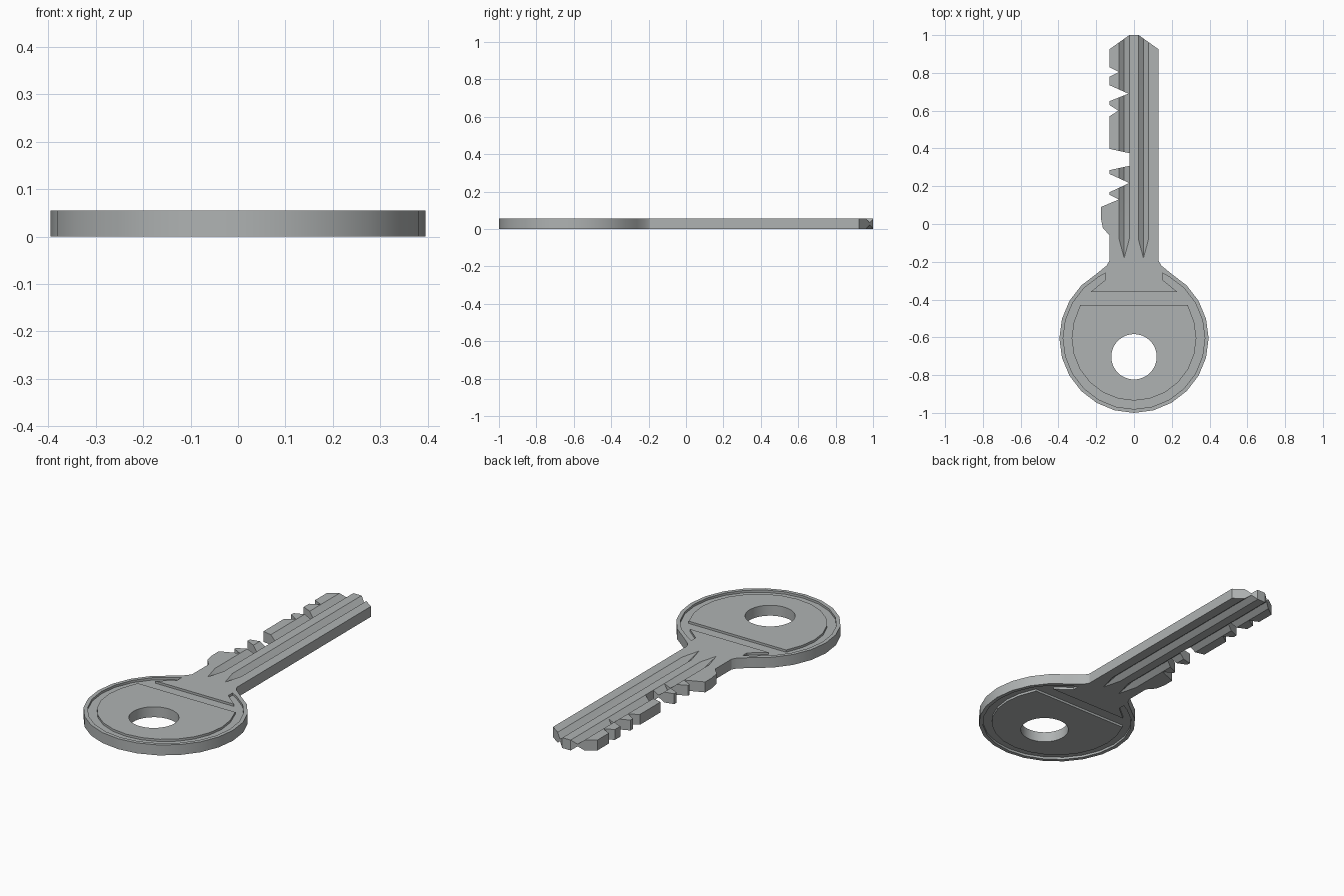
import bpy, bmesh, math

if "Cube" in bpy.data.objects:
    bpy.data.objects.remove(bpy.data.objects["Cube"])

T = 0.055            # key thickness
CY = -0.605          # centre of the bow (round head)

mat = bpy.data.materials.new("steel_grey")
mat.diffuse_color = (0.43, 0.45, 0.45, 1)
mat.use_nodes = True
mat.node_tree.nodes["Principled BSDF"].inputs["Base Color"].default_value = mat.diffuse_color


def add_object(name, bm):
    bmesh.ops.recalc_face_normals(bm, faces=bm.faces)
    me = bpy.data.meshes.new(name)
    bm.to_mesh(me)
    bm.free()
    ob = bpy.data.objects.new(name, me)
    bpy.context.collection.objects.link(ob)
    me.materials.append(mat)
    return ob


def prism(name, pts, z0, z1):
    bm = bmesh.new()
    f = bm.faces.new([bm.verts.new((x, y, z0)) for x, y in pts])
    ext = bmesh.ops.extrude_face_region(bm, geom=[f])
    for v in ext["geom"]:
        if isinstance(v, bmesh.types.BMVert):
            v.co.z = z1
    return add_object(name, bm)


def cut(target, cutter):
    """Subtract cutter from target and delete the cutter."""
    m = target.modifiers.new("cut", 'BOOLEAN')
    m.operation, m.solver, m.object = 'DIFFERENCE', 'EXACT', cutter
    dg = bpy.context.evaluated_depsgraph_get()
    me = bpy.data.meshes.new_from_object(target.evaluated_get(dg))
    target.modifiers.clear()
    target.data = me
    bpy.data.objects.remove(cutter)


def arc(r, a0, a1, step, cy=CY):
    n = round(abs(a1 - a0) / step)
    angs = [math.radians(a0 + (a1 - a0) * i / n) for i in range(n + 1)]
    return [(r * math.cos(a), cy + r * math.sin(a)) for a in angs]


# Key outline: right edge, round bow, stop shoulder, then the cut teeth
outline = [(0.025, 1), (0.13, 0.925), (0.13, -0.195), (0.145, -0.22)]
outline += arc(0.395, 60, -240, 15)
outline += [(-0.145, -0.22), (-0.13, -0.195), (-0.13, -0.06), (-0.165, -0.02),
            (-0.175, 0.03), (-0.175, 0.09), (-0.08, 0.13), (-0.13, 0.155),
            (-0.13, 0.168), (-0.025, 0.217), (-0.13, 0.265), (-0.13, 0.285),
            (-0.025, 0.308), (-0.025, 0.375), (-0.13, 0.398), (-0.13, 0.57),
            (-0.083, 0.6), (-0.13, 0.63), (-0.13, 0.65), (-0.03, 0.69),
            (-0.13, 0.735), (-0.13, 0.78), (-0.08, 0.805), (-0.13, 0.83),
            (-0.13, 0.925), (-0.025, 1)]
key = prism("key", outline, 0, T)

# Key ring hole
cut(key, prism("hole_cutter", arc(0.12, 0, 352.5, 7.5, -0.703), -0.1, 0.2))

# Recessed channel around the bow, on both faces
channel = [(0.15, -0.295), (0.15, -0.259)] + arc(0.375, 60, -240, 15)
channel += [(-0.15, -0.259), (-0.15, -0.295), (-0.23, -0.36), (0.23, -0.36)]
plate = [(0.285, -0.43)] + arc(0.33, 15, -195, 15) + [(-0.285, -0.43)]
D = 0.012
for z0, z1 in ((T - D, T + 0.05), (-0.05, D)):
    ring = prism("channel_cutter", channel, z0, z1)
    cut(ring, prism("plate_keep", plate, z0 - 0.02, z1 + 0.02))
    cut(key, ring)

# V-shaped blade grooves with pointed ends, on both faces
depth, half, k = 0.022, 0.027, 1.5
for x in (-0.052, 0.05):
    for face, up in ((T, 1), (0, -1)):
        zb, zt = face - up * depth, face + up * depth * (k - 1)
        bm = bmesh.new()
        pts = [(x, -0.08 - 0.1 * k, zt)]
        for y in (-0.08, 1.1):
            pts += [(x - half * k, y, zt), (x + half * k, y, zt), (x, y, zb)]
        for p in pts:
            bm.verts.new(p)
        bmesh.ops.convex_hull(bm, input=bm.verts)
        cut(key, add_object("groove_cutter", bm))

# Smooth round walls, sharp edges kept
bpy.ops.object.select_all(action='DESELECT')
key.select_set(True)
bpy.context.view_layer.objects.active = key
bpy.ops.object.shade_smooth_by_angle(angle=math.radians(25))
